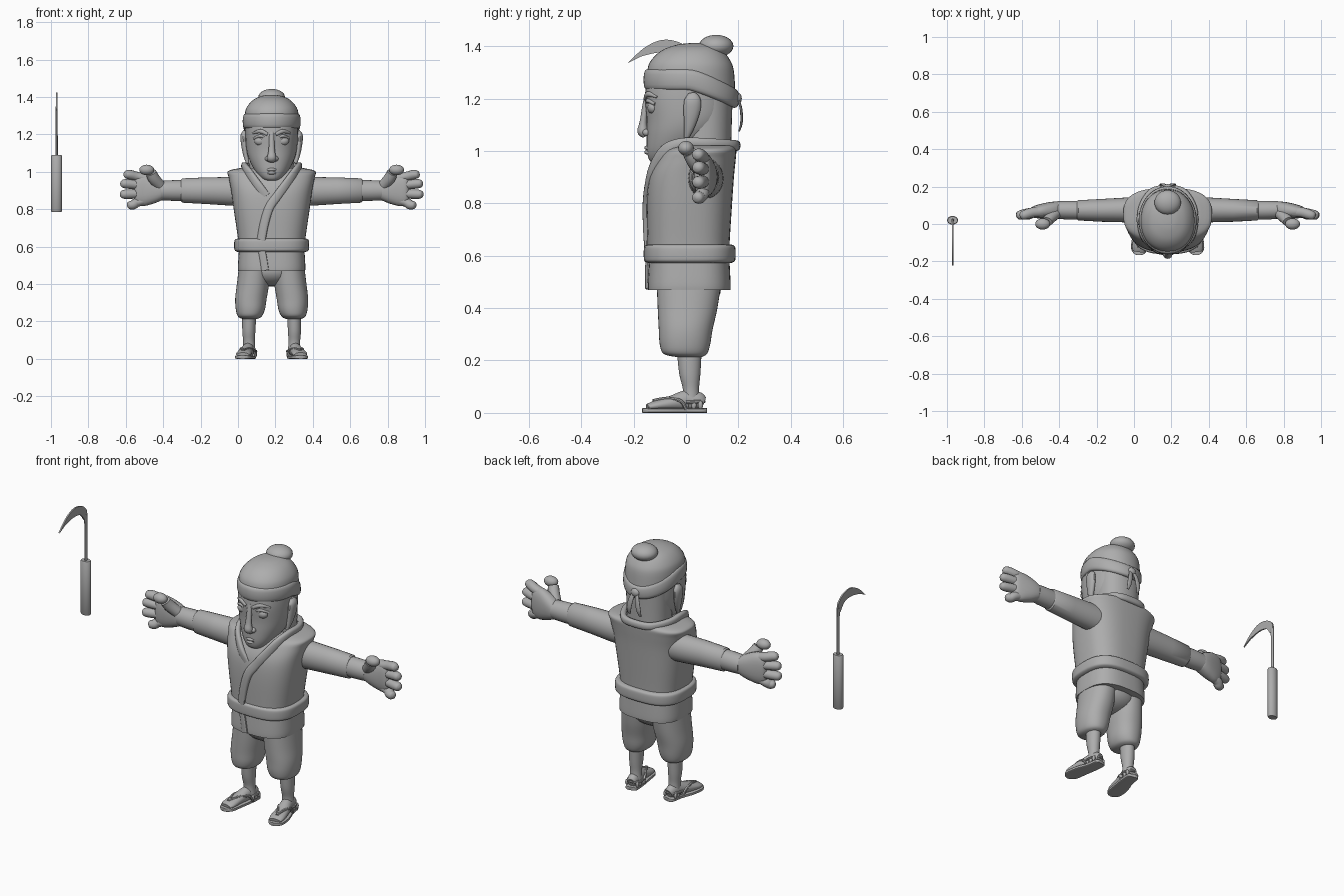
import bpy, bmesh, math
from mathutils import Vector

CX = 0.18  # the figure stands to the right of the sickle
grey = bpy.data.materials.new("plain_grey")
grey.diffuse_color = (0.42, 0.42, 0.42, 1)


def finish(name, bm, mirror=False, x=CX, angle=40):
    bmesh.ops.recalc_face_normals(bm, faces=bm.faces)
    me = bpy.data.meshes.new(name)
    bm.to_mesh(me)
    bm.free()
    me.shade_smooth()
    me.set_sharp_from_angle(angle=math.radians(angle))
    me.materials.append(grey)
    ob = bpy.data.objects.new(name, me)
    ob.location.x = x
    bpy.context.collection.objects.link(ob)
    if mirror:
        ob.modifiers.new("mirror", 'MIRROR').use_mirror_merge = False
    return ob


def smooth_rows(rows, k, closed=False):
    """Catmull-Rom interpolation of equal-length tuples."""
    n, out = len(rows), []
    for i in range(n if closed else n - 1):
        pick = (lambda j: rows[j % n]) if closed else (lambda j: rows[min(max(j, 0), n - 1)])
        a, b, c, d = (pick(i + j) for j in (-1, 0, 1, 2))
        for s in range(k):
            t = s / k
            out.append(tuple(0.5 * (2 * q + (r - p) * t + (2 * p - 5 * q + 4 * r - w) * t * t
                             + (3 * q - p - 3 * r + w) * t ** 3) for p, q, r, w in zip(a, b, c, d)))
    return out if closed else out + [tuple(rows[-1])]


def unit_ring(n, e):
    f = lambda v: math.copysign(abs(v) ** (2 / e), v)
    return [(f(math.cos(math.tau * i / n)), f(math.sin(math.tau * i / n))) for i in range(n)]


def skin(rings, closed=False):
    bm = bmesh.new()
    vs = [[bm.verts.new(p) for p in r] for r in rings]
    n = len(vs[0])
    for a, b in zip(vs, vs[1:] + ([vs[0]] if closed else [])):
        for i in range(n):
            bm.faces.new((a[i], a[(i + 1) % n], b[(i + 1) % n], b[i]))
    if not closed:
        bm.faces.new(vs[0])
        bm.faces.new(vs[-1])
    return bm


def loft(name, rows, e=2.0, n=40, k=4, **kw):
    """Level rings: (z, centre x, front y, back y, half width)."""
    rings = [[(cx + rx * c, (y0 + y1) / 2 + (y1 - y0) / 2 * s, z) for c, s in unit_ring(n, e)]
             for z, cx, y0, y1, rx in smooth_rows(rows, k)]
    return finish(name, skin(rings), **kw)


def sweep(name, rows, ref=None, e=2.0, n=14, k=5, closed=False, **kw):
    """Tube through (x, y, z, size along ref, size across); ref None means outward."""
    pts = smooth_rows(rows, k, closed)
    m, rings = len(pts), []
    for i, p in enumerate(pts):
        pos = Vector(p[:3])
        lo, hi = ((i - 1) % m, (i + 1) % m) if closed else (max(i - 1, 0), min(i + 1, m - 1))
        t = (Vector(pts[hi][:3]) - Vector(pts[lo][:3])).normalized()
        u = Vector(ref) if ref else Vector((p[0], p[1] - 0.02, 0))
        u = (u - t * u.dot(t)).normalized()
        v = t.cross(u)
        rings.append([pos + u * p[3] * c + v * p[4] * s for c, s in unit_ring(n, e)])
    return finish(name, skin(rings, closed), **kw)


def ball(name, loc, size, **kw):
    bm = bmesh.new()
    bmesh.ops.create_uvsphere(bm, u_segments=24, v_segments=14, radius=1)
    for v in bm.verts:
        v.co = Vector(loc) + Vector([a * b for a, b in zip(v.co, size)])
    return finish(name, bm, **kw)


# Head and neck
loft("head", [(.953, 0, -.125, -.07, .025), (.965, 0, -.14, -.03, .052), (1.0, 0, -.149, .04, .085),
              (1.06, 0, -.15, .12, .118), (1.12, 0, -.15, .165, .135), (1.2, 0, -.157, .178, .14),
              (1.27, 0, -.15, .178, .138)], e=2.2)
loft("neck", [(.93, 0, -.04, .172, .118), (1.08, 0, -.03, .174, .12), (1.25, 0, -.03, .18, .125)], e=2.2)
# Face
ball("eye", (.06, -.125, 1.165), (.032, .022, .025), mirror=True)
sweep("upper_eyelid", [(.03, -.143, 1.178, .006, .006), (.06, -.145, 1.192, .008, .008),
                       (.095, -.118, 1.178, .006, .006)], mirror=True)
sweep("eyebrow", [(.022, -.156, 1.2, .006, .009), (.06, -.144, 1.217, .009, .011),
                  (.103, -.11, 1.205, .004, .004)], mirror=True)
sweep("nose", [(0, -.15, 1.215, .008, .014), (0, -.155, 1.17, .012, .014), (0, -.163, 1.11, .014, .018),
               (0, -.164, 1.075, .022, .025), (0, -.155, 1.055, .01, .02)], ref=(0, -1, 0))
ball("nostril", (.022, -.15, 1.07), (.014, .016, .014), mirror=True)
for nm, z, w in (("upper_lip", 1.012, .042), ("lower_lip", .995, .034)):
    sweep(nm, [(-w, -.13, z - .003, .003, .003), (0, -.148, z, .011, .009), (w, -.13, z - .003, .003, .003)],
          ref=(0, -1, 0))
sweep("ear", [(.128, .0, 1.045, .008, .008), (.138, .012, 1.09, .014, .02), (.146, .022, 1.15, .018, .032),
              (.148, .025, 1.195, .018, .032), (.142, .022, 1.22, .008, .014)], ref=(1, 0, 0), mirror=True)

# Cap with rolled band, top knot and tied ends
loft("cap", [(1.23, 0, -.15, .188, .143), (1.31, 0, -.147, .182, .143), (1.35, 0, -.13, .166, .13),
             (1.385, 0, -.09, .138, .098), (1.405, 0, -.035, .1, .055), (1.411, 0, .01, .06, .02)], e=2.15)
band = []
for i in range(20):
    a = math.tau * i / 20
    y = .02 + .165 * math.sin(a)
    fall = max(0, y - .01) / .175
    band.append((.138 * math.cos(a), y, 1.272 - .072 * fall ** 1.3, .017, .04 - .004 * fall))
sweep("cap_band", band, e=2.6, n=16, k=3, closed=True)
ball("top_knot", (0, .115, 1.4), (.071, .066, .043))
ball("band_knot", (0, .195, 1.2), (.026, .018, .024))
sweep("band_tail", [(.008, .198, 1.2, .005, .01), (.02, .21, 1.16, .005, .014), (.03, .212, 1.11, .005, .014),
                    (.034, .203, 1.075, .003, .008)], ref=(0, 1, 0), mirror=True)

# Jacket body, belt and skirt
loft("jacket", [(.58, 0, -.145, .165, .176), (.64, 0, -.147, .166, .18), (.8, 0, -.15, .176, .203),
                (.9, 0, -.14, .183, .217), (.97, 0, -.108, .19, .23), (1.004, 0, -.08, .192, .233),
                (1.02, 0, -.05, .185, .17)], e=2.7, n=48)
loft("jacket_skirt", [(.47, 0, -.146, .17, .179), (.5, 0, -.146, .17, .18), (.6, 0, -.14, .165, .174)],
     e=2.8, n=48)
loft("belt", [(.572, 0, -.145, .172, .183), (.578, 0, -.157, .184, .195), (.59, 0, -.161, .189, .2),
              (.625, 0, -.161, .189, .2), (.638, 0, -.157, .184, .195), (.643, 0, -.145, .172, .183)],
     e=2.8, n=48)
# Collar crossing over the chest
sweep("collar", [(-.03, -.137, .87, .01, .024), (-.075, -.125, .93, .014, .024), (-.125, -.08, 1.0, .014, .024),
                 (-.145, -.01, 1.03, .016, .02), (-.14, .09, 1.028, .016, .02), (-.085, .175, 1.022, .016, .02),
                 (0, .192, 1.02, .016, .02), (.085, .175, 1.022, .016, .02), (.14, .09, 1.028, .016, .02),
                 (.145, -.01, 1.03, .016, .02), (.125, -.08, 1.0, .014, .024), (.075, -.125, .93, .014, .024),
                 (.03, -.142, .87, .014, .024), (-.012, -.151, .81, .014, .024),
                 (-.04, -.15, .72, .013, .024), (-.058, -.146, .62, .01, .024)], e=2.6)
sweep("skirt_hem_fold", [(-.058, -.143, .6, .008, .02), (-.045, -.146, .54, .008, .02),
                         (-.035, -.146, .473, .008, .02)], e=3)

# Arms: sleeve, forearm, palm, fingers and thumb
sweep("sleeve", [(.17, .075, .895, .078, .068), (.23, .075, .896, .076, .066), (.35, .073, .899, .071, .061),
                 (.478, .073, .9, .065, .054), (.485, .073, .9, .058, .048)],
      ref=(0, 0, 1), n=28, k=1, mirror=True)
sweep("forearm", [(.45, .073, .9, .056, .05), (.53, .074, .9, .055, .05), (.59, .075, .9, .052, .047)],
      ref=(0, 0, 1), n=24, mirror=True)
sweep("palm", [(.578, .075, .9, .045, .04), (.592, .075, .9, .055, .045), (.63, .073, .902, .073, .044),
               (.68, .068, .905, .088, .038), (.72, .062, .905, .082, .03), (.735, .06, .905, .06, .015)],
      ref=(0, 0, 1), e=2.4, n=24, mirror=True)
for nm, z0, z1, tip in (("index", .965, .985, .79), ("middle", .925, .936, .808),
                        ("ring", .885, .88, .81), ("little", .85, .823, .772)):
    sweep(nm + "_finger", [(.67, .065, z0, .024, .026), (.72, .062, (z0 + z1) / 2, .025, .027),
                           (tip - .03, .05, z1, .025, .026), (tip - .008, .043, z1, .019, .02),
                           (tip, .04, z1, .006, .006)], ref=(0, 0, 1), mirror=True)
sweep("thumb", [(.6, .055, .93, .03, .03), (.63, .03, .965, .03, .032), (.645, .012, .995, .026, .03)],
      ref=(0, -1, 0), mirror=True)
ball("thumb_tip", (.668, .0, 1.01), (.04, .03, .028), mirror=True)

# Baggy trousers and shins
loft("trouser_leg", [(.213, .117, -.035, .06, .038), (.225, .117, -.085, .08, .062), (.26, .114, -.1, .092, .077),
                     (.32, .111, -.104, .102, .084), (.4, .1, -.108, .12, .086), (.5, .09, -.112, .135, .084)],
     e=2.2, mirror=True)
ball("trouser_seat", (0, .012, .475), (.15, .122, .088))
loft("shin", [(.04, .12, -.015, .055, .034), (.09, .121, -.012, .05, .031), (.15, .122, -.026, .055, .035),
              (.24, .12, -.035, .06, .038)], mirror=True, n=24)

# Feet splayed outward on sandals
sweep("foot", [(.117, .066, .038, .024, .022), (.12, .045, .045, .036, .03), (.126, .0, .046, .04, .032),
               (.14, -.06, .036, .028, .037), (.15, -.12, .027, .019, .04), (.154, -.148, .022, .012, .032)],
      ref=(0, 0, 1), n=20, mirror=True)
sweep("sandal_sole", [(.115, .077, .009, .009, .018), (.117, .064, .009, .009, .034), (.125, .0, .009, .009, .038),
                      (.143, -.07, .009, .009, .045), (.152, -.13, .009, .009, .044),
                      (.155, -.156, .009, .009, .03), (.156, -.166, .009, .009, .012)],
      ref=(0, 0, 1), e=6, n=20, mirror=True)
for nm, s in (("outer_strap", 1), ("inner_strap", -1)):
    sweep(nm, [(.153, -.125, .046, .007, .007), (.142 + s * .02, -.07, .055, .007, .007),
               (.13 + s * .036, -.02, .045, .007, .008), (.124 + s * .038, .0, .014, .007, .008)],
          ref=(0, 0, 1), n=8, mirror=True)
    for y in (.0, .03, .055):
        ball(nm + "_loop", (.12 + s * .033, y, .03), (.008, .01, .016), mirror=True)
sweep("heel_strap", [(.16, .0, .04, .007, .007), (.152, .045, .042, .007, .007), (.117, .068, .044, .007, .007),
                     (.085, .045, .042, .007, .007), (.088, .0, .04, .007, .007)],
      ref=(0, 0, 1), n=8, mirror=True)

# Sickle floating beside the figure
SX = -.97
loft("sickle_handle", [(.785, 0, 0, .04, .026), (.79, 0, -.003, .043, .029), (1.085, 0, -.003, .043, .029),
                       (1.09, 0, 0, .04, .026)], n=24, k=1, x=SX)
sweep("sickle_shaft", [(0, .02, 1.08, .007, .011), (0, .02, 1.25, .006, .011), (0, .017, 1.35, .006, .013)],
      ref=(1, 0, 0), n=10, x=SX)
outer = smooth_rows([(.026, 1.325), (.022, 1.375), (-.02, 1.412), (-.09, 1.424), (-.16, 1.393), (-.222, 1.335)], 4)
inner = smooth_rows([(-.17, 1.361), (-.1, 1.376), (-.035, 1.368), (.002, 1.325)], 4)
bm = bmesh.new()
face = bm.faces.new([bm.verts.new((-.004, y, z)) for y, z in outer + inner])
ext = bmesh.ops.extrude_face_region(bm, geom=[face])
bmesh.ops.translate(bm, vec=(.008, 0, 0), verts=[g for g in ext["geom"] if isinstance(g, bmesh.types.BMVert)])
finish("sickle_blade", bm, x=SX)
